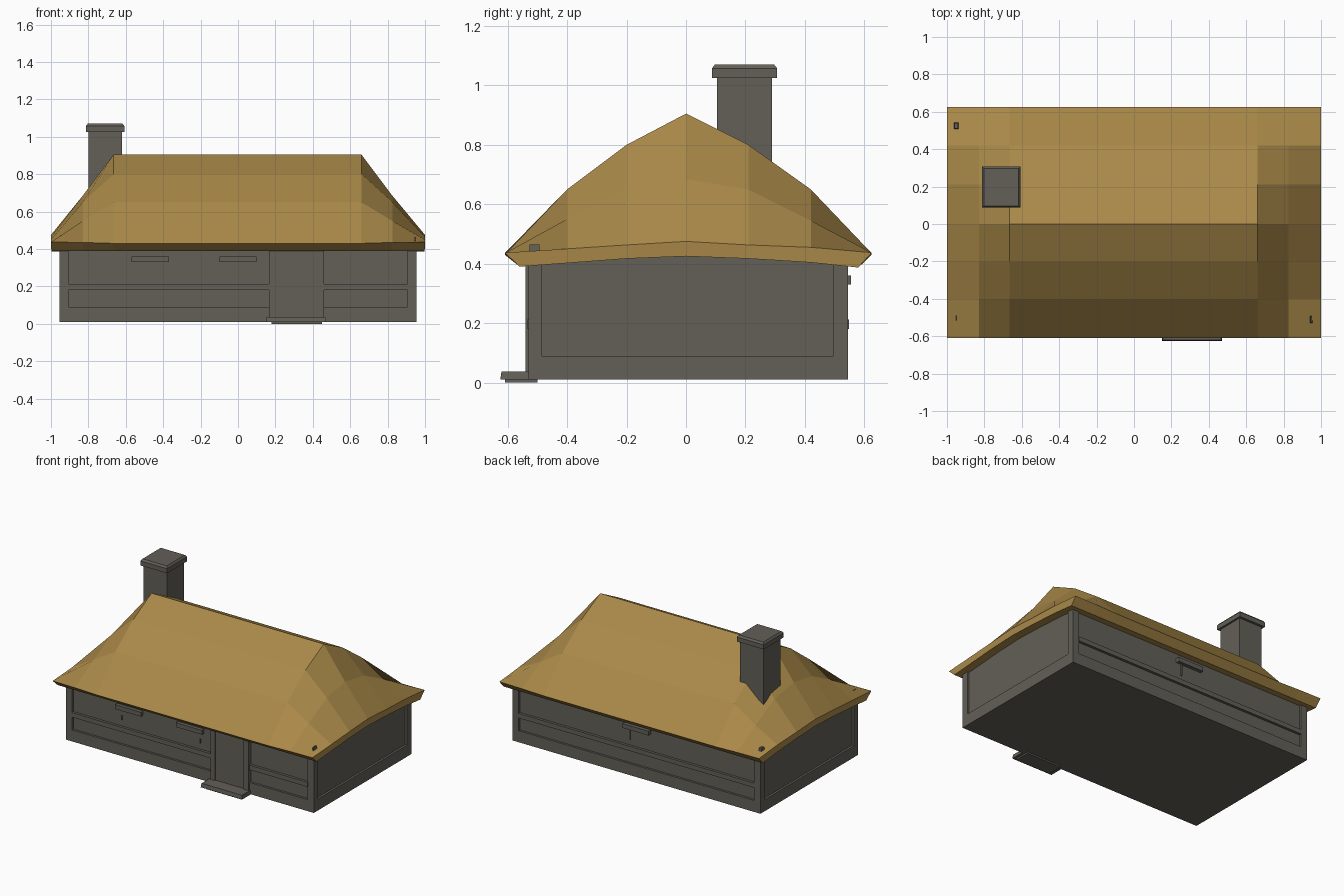
import bpy
import bmesh

cube = bpy.data.objects.get("Cube")
if cube:
    bpy.data.objects.remove(cube, do_unlink=True)


def make_material(name, rgb):
    mat = bpy.data.materials.new(name)
    mat.use_nodes = True
    mat.diffuse_color = (*rgb, 1)
    mat.node_tree.nodes["Principled BSDF"].inputs["Base Color"].default_value = (*rgb, 1)
    return mat


THATCH = make_material("golden thatch", (0.40, 0.25, 0.066))
STONE = make_material("grey brown stone", (0.125, 0.115, 0.098))


def finish(name, bm, mat):
    bmesh.ops.recalc_face_normals(bm, faces=bm.faces)
    mesh = bpy.data.meshes.new(name)
    bm.to_mesh(mesh)
    bm.free()
    mesh.materials.append(mat)
    obj = bpy.data.objects.new(name, mesh)
    bpy.context.collection.objects.link(obj)
    return obj


def box(name, xs, ys, zs, taper=0.0):
    """Box from ranges; taper pulls the top edges inwards."""
    bm = bmesh.new()
    bmesh.ops.create_cube(bm, size=1)
    for v in bm.verts:
        pull = taper if v.co.z > 0 else 0
        sx, sy = (1 if v.co.x > 0 else -1), (1 if v.co.y > 0 else -1)
        v.co = (xs[v.co.x > 0] - sx * pull, ys[v.co.y > 0] - sy * pull, zs[v.co.z > 0])
    return finish(name, bm, STONE)


# Roof: a grid of stations along x, each with a profile across y
ys = (-0.61, -0.4, -0.2, 0, 0.21, 0.42, 0.625)
ridge = (0.43, 0.65, 0.80, 0.905, 0.80, 0.65, 0.43)
hip = (0.435, 0.55, 0.65, 0.685, 0.65, 0.545, 0.435)
eave = (0.437, 0.45, 0.463, 0.475, 0.463, 0.455, 0.437)
under = (0.39, 0.402, 0.417, 0.425, 0.417, 0.404, 0.387)
stations = ((-1, eave), (-0.83, hip), (-0.665, ridge), (0.66, ridge), (0.825, hip), (1, eave))

bm = bmesh.new()
top, bottom = [], []
for x, profile in stations:
    top.append([bm.verts.new((x, y, z)) for y, z in zip(ys, profile)])
    bottom.append([bm.verts.new((x * 0.998, max(-0.56, min(0.58, y)), z))
                   for y, z in zip(ys, under)])
for grid in (top, bottom):
    for a, b in zip(grid, grid[1:]):
        for j in range(len(ys) - 1):
            bm.faces.new((a[j], b[j], b[j + 1], a[j + 1]))
for i in (0, -1):
    for j in range(len(ys) - 1):
        bm.faces.new((top[i][j], top[i][j + 1], bottom[i][j + 1], bottom[i][j]))
    for k in range(len(stations) - 1):
        bm.faces.new((top[k][i], top[k + 1][i], bottom[k + 1][i], bottom[k][i]))
finish("thatched_roof", bm, THATCH)

# Walls and plinth
X, FRONT, BACK = 0.955, -0.53, 0.545
box("wall_core", (-X + 0.015, X - 0.015), (FRONT + 0.015, BACK - 0.015), (0.02, 0.43))
box("plinth", (-X, X), (FRONT, BACK), (0.01, 0.09))

# Corner posts, with their tips poking through the thatch
for side, sx in (("right", -1), ("left", 1)):
    x_range = sorted((sx * X, sx * (X - 0.048)))
    box(f"front_{side}_post", x_range, (FRONT, FRONT + 0.045), (0.09, 0.43))
    box(f"back_{side}_post", x_range, (BACK - 0.048, BACK), (0.09, 0.43))
box("front_right_post_tip", (-0.965, -0.9), (-0.53, -0.47), (0.42, 0.475), 0.015)
box("back_left_post_tip", (0.89, 0.955), (0.47, 0.545), (0.42, 0.475), 0.015)
box("back_right_post_tip", (-0.965, -0.935), (0.505, 0.545), (0.42, 0.465), 0.006)
box("front_left_post_tip", (0.94, 0.955), (-0.53, -0.49), (0.42, 0.465), 0.004)

# Horizontal rails on the long walls
for name, x_range in (("right", (-0.91, 0.165)), ("left", (0.46, 0.91))):
    box(f"front_{name}_rail", x_range, (FRONT - 0.003, FRONT + 0.03), (0.18, 0.212))
box("back_rail", (-0.91, 0.91), (BACK - 0.03, BACK + 0.003), (0.18, 0.212))

# Window lintels with a slim mullion stub below
for name, x, mullion in (("right", -0.47, -0.535), ("middle", 0, 0.07)):
    box(f"front_{name}_lintel", (x - 0.1, x + 0.1), (FRONT - 0.01, FRONT + 0.02), (0.33, 0.36))
    box(f"front_{name}_mullion", (mullion - 0.004, mullion + 0.004),
        (FRONT + 0.008, FRONT + 0.02), (0.255, 0.285))
box("back_lintel", (-0.1, 0.1), (BACK - 0.02, BACK + 0.01), (0.33, 0.36))
box("back_mullion", (0.055, 0.065), (BACK - 0.02, BACK - 0.008), (0.25, 0.33))

# Doorway
box("door", (0.2, 0.42), (FRONT - 0.002, FRONT + 0.03), (0.03, 0.38))
box("door_lintel", (0.165, 0.46), (FRONT - 0.008, FRONT + 0.02), (0.38, 0.41))
for name, x_range in (("right", (0.165, 0.2)), ("left", (0.42, 0.46))):
    box(f"door_{name}_post", x_range, (FRONT - 0.01, FRONT + 0.03), (0.03, 0.41))
box("doorstep_base", (0.18, 0.45), (-0.61, -0.5), (0, 0.014))
box("doorstep", (0.15, 0.47), (-0.625, -0.52), (0.01, 0.037), 0.004)

# Chimney with a bevelled cap
box("chimney_stack", (-0.8, -0.62), (0.105, 0.29), (0.45, 1.03))
box("chimney_cap", (-0.813, -0.607), (0.087, 0.307), (1.025, 1.057))
box("chimney_cap_top", (-0.813, -0.607), (0.087, 0.307), (1.057, 1.07), 0.01)
